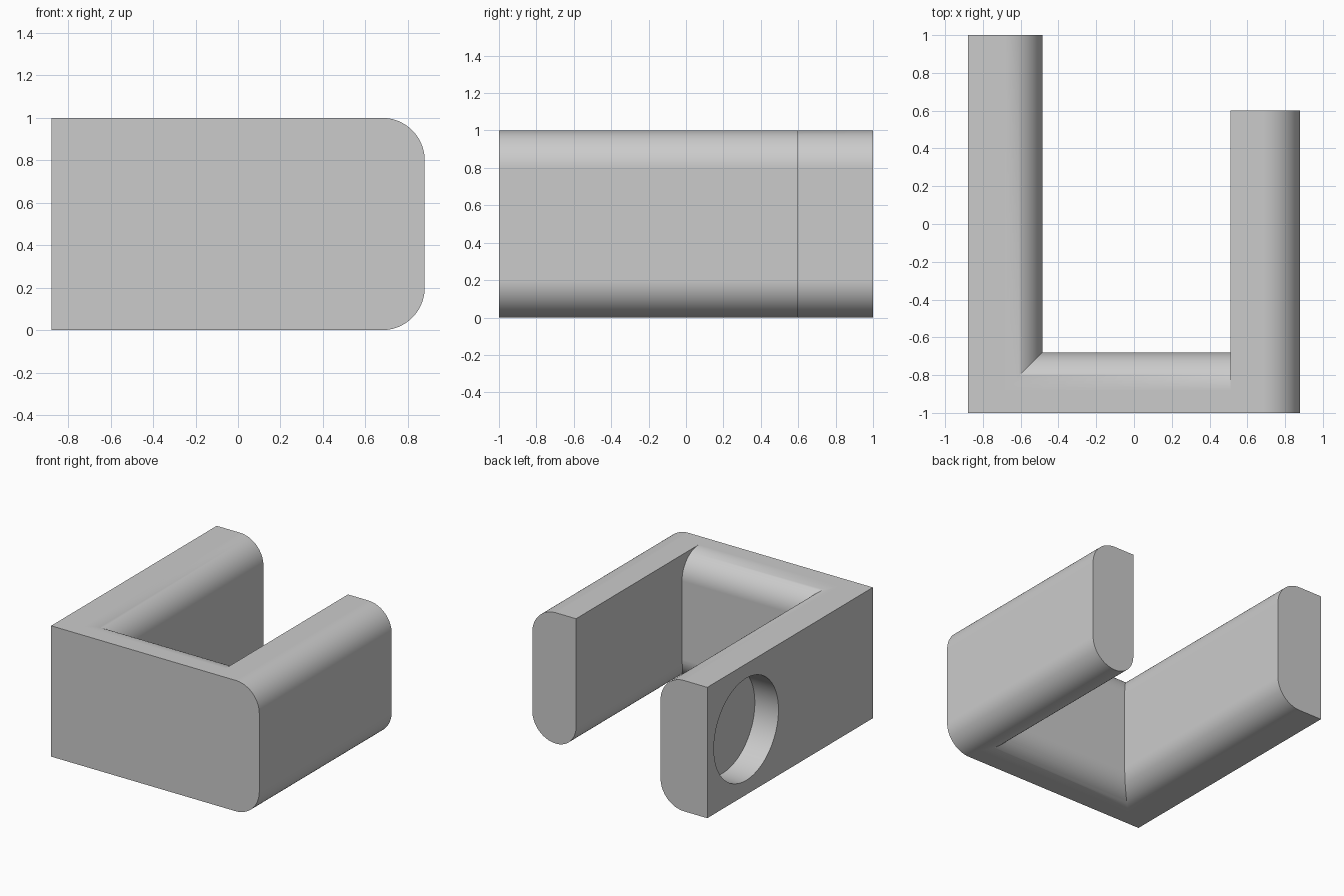
import bpy
import bmesh
from math import pi, sin, cos
from mathutils import Vector

cube = bpy.data.objects.get("Cube")
if cube:
    bpy.data.objects.remove(cube, do_unlink=True)

grey = bpy.data.materials.new("light_grey")
grey.use_nodes = True
colour = (0.6, 0.6, 0.6, 1)
grey.diffuse_color = colour
grey.node_tree.nodes["Principled BSDF"].inputs["Base Color"].default_value = colour

SEGMENTS = 20


def rounded_profile(lo, hi, radii):
    """Section from lo to hi, one unit tall; radii run from low-bottom anticlockwise."""
    corners = [(lo, 0, 1, 1), (hi, 0, -1, 1), (hi, 1, -1, -1), (lo, 1, 1, -1)]
    points = []
    for i, ((u, z, su, sz), r) in enumerate(zip(corners, radii)):
        if r == 0:
            points.append((u, z))
            continue
        for k in range(SEGMENTS + 1):
            a = pi + i * pi / 2 + k * pi / 2 / SEGMENTS
            points.append((u + su * r + r * cos(a), z + sz * r + r * sin(a)))
    return points


def prism(name, profile, axis, start, end):
    """Extrude a section along the x or y axis."""
    bm = bmesh.new()
    place = (lambda u, z: (start, u, z)) if axis == "x" else (lambda u, z: (u, start, z))
    face = bm.faces.new([bm.verts.new(place(u, z)) for u, z in profile])
    step = Vector((end - start, 0, 0)) if axis == "x" else Vector((0, end - start, 0))
    result = bmesh.ops.extrude_face_region(bm, geom=[face])
    moved = [v for v in result["geom"] if isinstance(v, bmesh.types.BMVert)]
    bmesh.ops.translate(bm, verts=moved, vec=step)
    bmesh.ops.recalc_face_normals(bm, faces=bm.faces)
    mesh = bpy.data.meshes.new(name)
    bm.to_mesh(mesh)
    bm.free()
    mesh.materials.append(grey)
    obj = bpy.data.objects.new(name, mesh)
    bpy.context.collection.objects.link(obj)
    return obj


def combine(target, other, operation):
    mod = target.modifiers.new(operation.lower(), "BOOLEAN")
    mod.operation = operation
    mod.solver = "EXACT"
    mod.object = other
    bpy.context.view_layer.objects.active = target
    bpy.ops.object.modifier_apply(modifier=mod.name)
    bpy.data.objects.remove(other, do_unlink=True)


R = 0.2
# Long arm, rounded along its inner edges
bracket = prism("bracket", rounded_profile(-0.88, -0.485, (0, R, R, 0)), "y", -1, 1)
# Front wall, rounded along its inner edges
front_wall = prism("front_wall", rounded_profile(-1, -0.68, (0, R, R, 0)), "x", -0.88, 0.68)
# Short arm, rounded outside and along the inner bottom edge
short_arm = prism("short_arm", rounded_profile(0.51, 0.88, (0.17, R, R, 0)), "y", -1, 0.6)
combine(bracket, front_wall, "UNION")
combine(bracket, short_arm, "UNION")

# Blind round pocket in the outside of the long arm
bpy.ops.mesh.primitive_cylinder_add(vertices=96, radius=0.39, depth=0.4,
                                    location=(-0.88, 0.53, 0.5), rotation=(0, pi / 2, 0))
pocket = bpy.context.object
pocket.name = "pocket_cutter"
pocket.hide_render = True
pocket.data.materials.append(grey)
combine(bracket, pocket, "DIFFERENCE")

# Smooth curves with crisp edges and flat faces
bpy.ops.object.select_all(action="DESELECT")
bracket.select_set(True)
bpy.context.view_layer.objects.active = bracket
bpy.ops.object.shade_smooth_by_angle(angle=pi / 6)
weighted = bracket.modifiers.new("weighted_normals", "WEIGHTED_NORMAL")
weighted.keep_sharp = True
